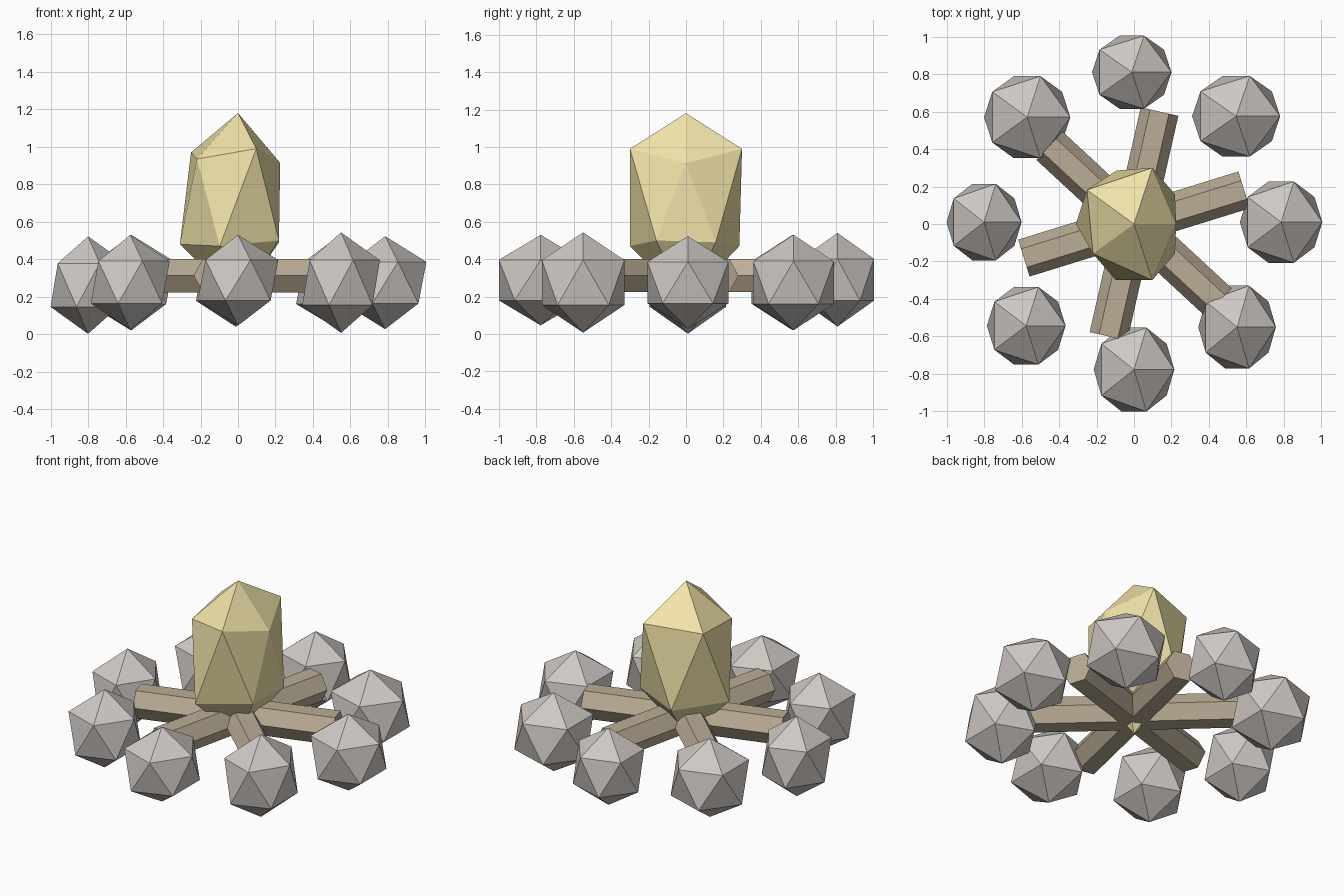
import bpy, bmesh
from math import radians, cos, sin
from mathutils import Matrix, Vector

if "Cube" in bpy.data.objects:
    bpy.data.objects.remove(bpy.data.objects["Cube"])


def material(name, color):
    m = bpy.data.materials.new(name)
    m.diffuse_color = (*color, 1)
    m.use_nodes = True
    m.node_tree.nodes["Principled BSDF"].inputs["Base Color"].default_value = m.diffuse_color
    return m


def finish(bm, name, mat):
    bmesh.ops.recalc_face_normals(bm, faces=bm.faces)
    mesh = bpy.data.meshes.new(name)
    bm.to_mesh(mesh)
    bm.free()
    mesh.materials.append(mat)
    ob = bpy.data.objects.new(name, mesh)
    bpy.context.collection.objects.link(ob)
    return ob


stone_mat = material("stone", (0.62, 0.58, 0.55))
wood_mat = material("wood", (0.50, 0.42, 0.31))
flame_mat = material("flame", (0.88, 0.77, 0.40))

# Ring of faceted stones: centre x, y, z, ring radius x, y, half height
stones = [
    (0.785, 0.01, 0.275, 0.22, 0.228, 0.248),
    (0.545, 0.575, 0.275, 0.235, 0.226, 0.255),
    (-0.012, 0.81, 0.29, 0.212, 0.205, 0.25),
    (-0.57, 0.57, 0.275, 0.23, 0.23, 0.255),
    (-0.80, 0.01, 0.262, 0.20, 0.215, 0.26),
    (-0.575, -0.543, 0.277, 0.21, 0.218, 0.253),
    (0.0, -0.777, 0.288, 0.215, 0.235, 0.242),
    (0.55, -0.55, 0.275, 0.207, 0.232, 0.268),
]
for i, (x, y, z, rx, ry, hz) in enumerate(stones):
    bm = bmesh.new()
    bmesh.ops.create_icosphere(bm, subdivisions=1, radius=1)
    bm.transform(Matrix.Diagonal((rx / 0.894, ry / 0.894, hz, 1)))
    ob = finish(bm, f"stone_{i + 1}", stone_mat)
    ob.location = (x, y, z)

# Three crossing six-sided logs
for i in range(3):
    bm = bmesh.new()
    bmesh.ops.create_cone(bm, cap_ends=True, segments=6,
                          radius1=0.103, radius2=0.103, depth=1.23)
    bm.transform(Matrix.Rotation(radians(90), 4, 'Y'))
    ob = finish(bm, f"log_{i + 1}", wood_mat)
    ob.rotation_euler.z = radians(17.2 + 60 * i)
    ob.location.z = 0.313

# Flame: stretched icosahedron with uneven rings (angle, radius, height)
upper = [(0, 0.225, 0.914), (72, 0.315, 0.99), (144, 0.31, 0.97),
         (216, 0.27, 0.935), (288, 0.315, 0.99)]
lower = [(36, 0.27, 0.49), (108, 0.30, 0.47), (180, 0.31, 0.48),
         (252, 0.315, 0.47), (324, 0.27, 0.50)]
bm = bmesh.new()


def ring(points):
    return [bm.verts.new((r * cos(radians(a)), r * sin(radians(a)), z))
            for a, r, z in points]


up, low = ring(upper), ring(lower)
tip = bm.verts.new((0, 0, 1.18))
base = bm.verts.new((0, 0, 0.17))
for k in range(5):
    n = (k + 1) % 5
    bm.faces.new((up[k], up[n], tip))
    bm.faces.new((low[n], low[k], base))
    bm.faces.new((up[k], low[k], up[n]))
    bm.faces.new((low[k], low[n], up[n]))
finish(bm, "flame", flame_mat)
